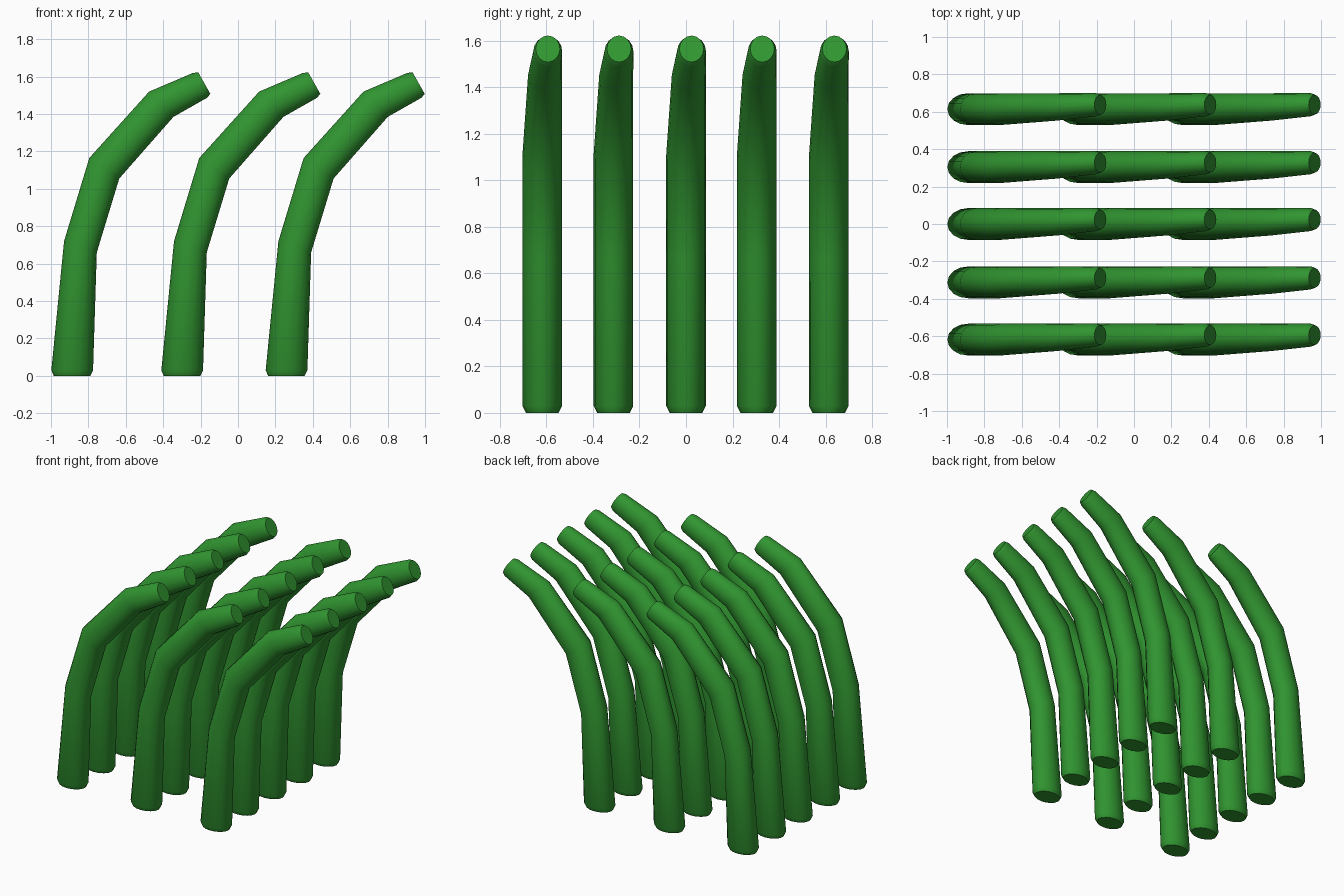
import bpy, bmesh, math
from mathutils import Vector

if "Cube" in bpy.data.objects:
    bpy.data.objects.remove(bpy.data.objects["Cube"])

SIDES = 16
# Rings of one bent stalk: outer (x, z), inner (x, z), y centre, y half-width
RINGS = [
    ((-0.985, 0.0), (-0.79, 0.0), 0.0, 0.07),
    ((-0.998, 0.03), (-0.775, 0.03), 0.0, 0.085),
    ((-0.93, 0.72), (-0.755, 0.66), 0.0, 0.085),
    ((-0.795, 1.165), (-0.635, 1.055), 0.0, 0.085),
    ((-0.475, 1.52), (-0.345, 1.385), 0.012, 0.073),
    ((-0.24, 1.62), (-0.165, 1.487), 0.024, 0.062),
    ((-0.212, 1.622), (-0.148, 1.508), 0.024, 0.052),
]
COLUMNS = (0.0, 0.588, 1.146)
ROWS = (-0.618, -0.312, 0.0, 0.304, 0.614)

green = bpy.data.materials.new("green")
green.diffuse_color = (0.03, 0.30, 0.03, 1)
green.use_nodes = True
green.node_tree.nodes["Principled BSDF"].inputs["Base Color"].default_value = green.diffuse_color


def stalk_mesh():
    """Loft elliptical rings along the bend and cap both ends."""
    bm = bmesh.new()
    loops = []
    for (ax, az), (bx, bz), cy, ry in RINGS:
        a, b = Vector((ax, cy, az)), Vector((bx, cy, bz))
        mid, half = (a + b) / 2, (b - a) / 2
        angles = [2 * math.pi * i / SIDES for i in range(SIDES)]
        loops.append([bm.verts.new(mid + half * math.cos(t) + Vector((0, ry * math.sin(t), 0)))
                      for t in angles])
    for lo, hi in zip(loops, loops[1:]):
        for i in range(SIDES):
            j = (i + 1) % SIDES
            bm.faces.new((lo[i], lo[j], hi[j], hi[i]))
    bm.faces.new(loops[0][::-1])
    bm.faces.new(loops[-1])
    bmesh.ops.recalc_face_normals(bm, faces=bm.faces)
    # Smooth sides, crisp end caps
    for f in bm.faces:
        f.smooth = len(f.verts) == 4
    for e in bm.edges:
        e.smooth = e.calc_face_angle(0) < math.radians(40)
    mesh = bpy.data.meshes.new("stalk")
    bm.to_mesh(mesh)
    bm.free()
    mesh.materials.append(green)
    return mesh


# Grid of identical stalks
mesh = stalk_mesh()
for c, x in enumerate(COLUMNS):
    for r, y in enumerate(ROWS):
        stalk = bpy.data.objects.new(f"stalk_{c + 1}_{r + 1}", mesh)
        stalk.location = (x, y, 0)
        bpy.context.collection.objects.link(stalk)
